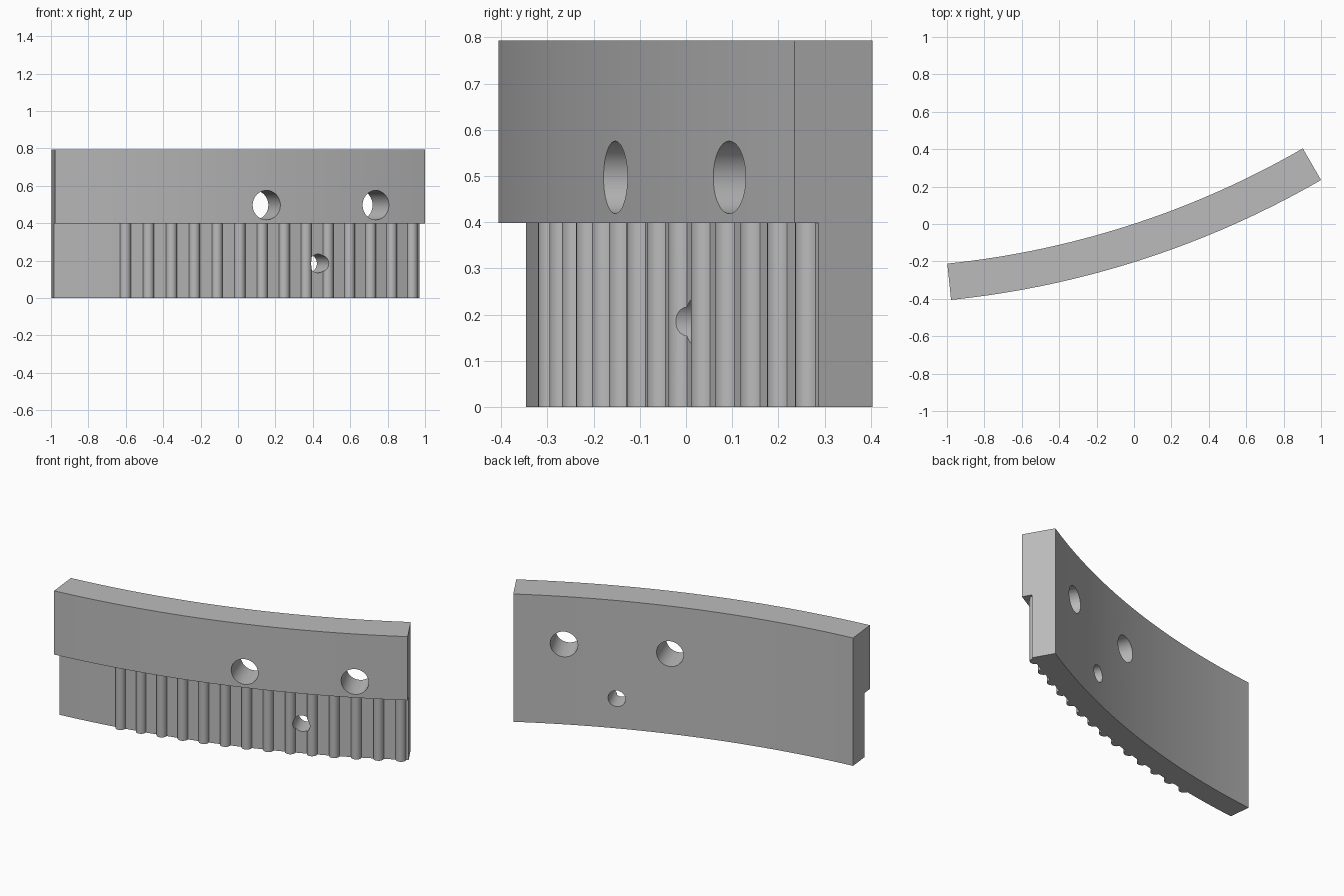
import bpy, bmesh
from math import sin, cos, pi, radians
from mathutils import Vector, Matrix

cube = bpy.data.objects.get("Cube")
if cube:
    bpy.data.objects.remove(cube, do_unlink=True)

CENTRE = Vector((-1.49, 4.548, 0))      # centre of the ring the segment belongs to
R_BACK, R_WALL, R_LIP = 4.785, 4.92, 4.98
Z_LIP, Z_TOP = 0.398, 0.793
START, END, STEPS = 5.9, 30.0, 48

grey = bpy.data.materials.new("plain grey")
grey.use_nodes = True
colour = (0.5, 0.5, 0.5, 1)
grey.diffuse_color = colour
grey.node_tree.nodes["Principled BSDF"].inputs["Base Color"].default_value = colour


def on_ring(radius, degrees, z):
    a = radians(degrees)
    return CENTRE + Vector((radius * sin(a), -radius * cos(a), z))


def make_object(name, bm):
    bmesh.ops.recalc_face_normals(bm, faces=bm.faces)
    mesh = bpy.data.meshes.new(name)
    bm.to_mesh(mesh)
    bm.free()
    obj = bpy.data.objects.new(name, mesh)
    bpy.context.collection.objects.link(obj)
    mesh.materials.append(grey)
    return obj


# Curved wall with an overhanging lip: stepped section swept along the arc
section = [(R_BACK, 0), (R_WALL, 0), (R_WALL, Z_LIP),
           (R_LIP, Z_LIP), (R_LIP, Z_TOP), (R_BACK, Z_TOP)]
bm = bmesh.new()
rings = []
for i in range(STEPS + 1):
    angle = START + (END - START) * i / STEPS
    rings.append([bm.verts.new(on_ring(r, angle, z)) for r, z in section])
for a, b in zip(rings, rings[1:]):
    for j in range(len(section)):
        k = (j + 1) % len(section)
        bm.faces.new((a[j], a[k], b[k], b[j]))
bm.faces.new(rings[0])
bm.faces.new(rings[-1])
wall = make_object("curved_wall", bm)

# Row of half-round upright ridges below the lip
RIDGES, RIDGE_R, FIRST, LAST = 14, 0.03, 10.4, 29.49
bm = bmesh.new()
for i in range(RIDGES):
    a = radians(FIRST + (LAST - FIRST) * i / (RIDGES - 1))
    out, side = Vector((sin(a), -cos(a), 0)), Vector((cos(a), sin(a), 0))
    base = CENTRE + out * (R_WALL - 0.001)
    outline = [bm.verts.new(base + side * RIDGE_R * cos(t) + out * RIDGE_R * sin(t))
               for t in (pi * n / 12 for n in range(13))]
    face = bm.faces.new(outline)
    grown = bmesh.ops.extrude_face_region(bm, geom=[face])["geom"]
    bmesh.ops.translate(bm, vec=(0, 0, Z_LIP),
                        verts=[v for v in grown if isinstance(v, bmesh.types.BMVert)])
ridges = make_object("front_ridges", bm)

# Round holes drilled straight through toward the ring centre: angle, height, radius
holes = [(19.26, 0.497, 0.0785), (26.56, 0.497, 0.0785), (22.95, 0.185, 0.05)]
bm = bmesh.new()
for angle, z, radius in holes:
    place = (Matrix.Translation(on_ring(R_WALL, angle, z))
             @ Matrix.Rotation(radians(angle), 4, 'Z') @ Matrix.Rotation(pi / 2, 4, 'X'))
    bmesh.ops.create_cone(bm, cap_ends=True, segments=48, radius1=radius,
                          radius2=radius, depth=0.6, matrix=place)
drill = make_object("hole_cutter", bm)
drill.hide_render = True

for obj in (wall, ridges):
    cut = obj.modifiers.new("holes", 'BOOLEAN')
    cut.operation, cut.solver, cut.object = 'DIFFERENCE', 'EXACT', drill
    bpy.ops.object.select_all(action='DESELECT')
    obj.select_set(True)
    bpy.context.view_layer.objects.active = obj
    bpy.ops.object.modifier_apply(modifier=cut.name)
    bpy.ops.object.shade_smooth_by_angle(angle=radians(30))
bpy.data.objects.remove(drill, do_unlink=True)
